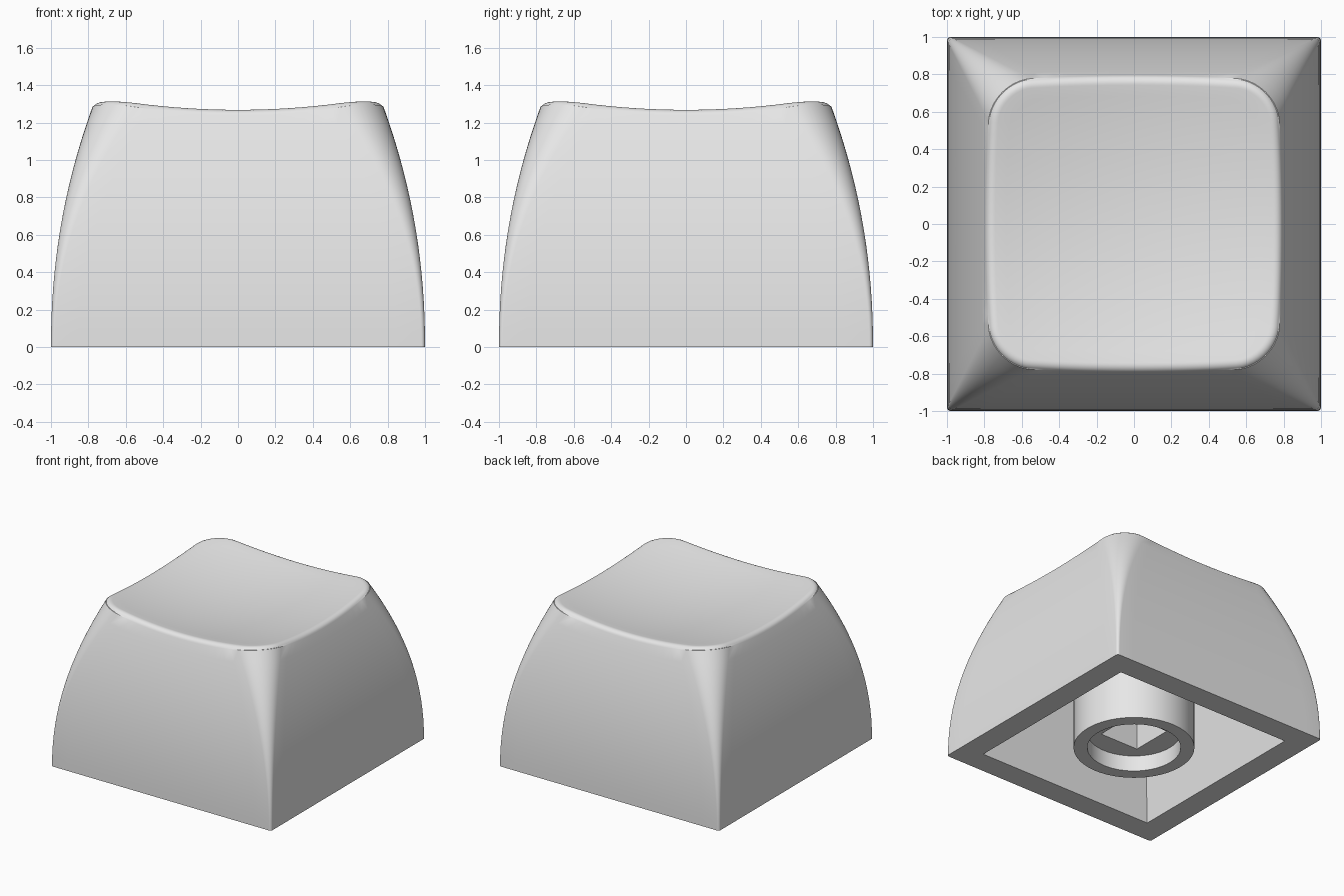
import bpy, bmesh, math

cube = bpy.data.objects.get("Cube")
if cube:
    bpy.data.objects.remove(cube)

grey = bpy.data.materials.new("light_grey")
grey.use_nodes = True
grey.diffuse_color = (0.8, 0.8, 0.8, 1)
grey.node_tree.nodes["Principled BSDF"].inputs["Base Color"].default_value = (0.8, 0.8, 0.8, 1)

ARC, EDGE = 10, 14                  # points per corner and per straight edge
COUNT = 4 * (ARC + 1 + EDGE)
FILLET = 0.055


def corner(q, a, w, r):
    """Point on the rounded corner q of a square of half width w."""
    turn = math.radians(90 * q)
    x, y = w - r + r * math.cos(a), w - r + r * math.sin(a)
    return (x * math.cos(turn) - y * math.sin(turn),
            x * math.sin(turn) + y * math.cos(turn))


def outline(i, w, r):
    """Point i of a rounded square outline."""
    q, j = divmod(i, ARC + 1 + EDGE)
    if j <= ARC:
        return corner(q, math.pi / 2 * j / ARC, w, r)
    t = (j - ARC) / (EDGE + 1)
    a, b = corner(q, math.pi / 2, w, r), corner(q + 1, 0, w, r)
    return a[0] + (b[0] - a[0]) * t, a[1] + (b[1] - a[1]) * t


def wall(z):
    """Half width and corner radius of the curved side wall at height z."""
    shrink = 0.21 * (z / 1.25) ** 2.1
    return 1 - shrink, 0.02 + 0.95 * shrink


def dish(x, y):
    return 1.195 + 0.13 * (x * x + y * y)


def loft(name, rings):
    """Skin closed rings in order and cap both ends."""
    bm = bmesh.new()
    loops = [[bm.verts.new(p) for p in ring] for ring in rings]
    for a, b in zip(loops, loops[1:]):
        for i in range(len(a)):
            k = (i + 1) % len(a)
            bm.faces.new((a[i], a[k], b[k], b[i]))
    bm.faces.new(loops[0])
    bm.faces.new(loops[-1])
    bmesh.ops.remove_doubles(bm, verts=bm.verts[:], dist=1e-4)
    bmesh.ops.recalc_face_normals(bm, faces=bm.faces[:])
    mesh = bpy.data.meshes.new(name)
    bm.to_mesh(mesh)
    bm.free()
    mesh.materials.append(grey)
    obj = bpy.data.objects.new(name, mesh)
    bpy.context.collection.objects.link(obj)
    bpy.ops.object.select_all(action="DESELECT")
    obj.select_set(True)
    bpy.context.view_layer.objects.active = obj
    bpy.ops.object.shade_smooth_by_angle(angle=math.radians(35))
    return obj


def square(w, z):
    return [(*outline(i, w, 0), z) for i in range(COUNT)]


# Cap shell: cavity from the ceiling down, rim, outer wall, fillet, dished top
rings = [square(0.66 * s, 1.08) for s in (0.05, 1)] + [square(0.806, 0)]
tops = [dish(*outline(i, 0.785, 0.2)) - FILLET * 0.66 for i in range(COUNT)]
STEPS = 16
for s in range(STEPS + 1):
    ring = []
    for i in range(COUNT):
        z = tops[i] * s / STEPS
        ring.append((*outline(i, *wall(z)), z))
    rings.append(ring)
for s in range(1, 8):
    a = math.radians(20 + 70 * s / 7)
    inset = FILLET * (math.cos(math.radians(20)) - math.cos(a))
    ring = []
    for i in range(COUNT):
        w, r = wall(tops[i])
        x, y = outline(i, w - inset, r - inset)
        ring.append((x, y, dish(x, y) - FILLET * (1 - math.sin(a))))
    rings.append(ring)
edge = rings[-1]
for s in range(1, 13):
    f = 1 - s / 12.5
    rings.append([(x * f, y * f, dish(x * f, y * f)) for x, y, z in edge])
loft("cap_shell", rings)

# Stem: round tube with a shallow round recess and a square socket
SIDES = 64
angles = [math.tau * i / SIDES for i in range(SIDES)]


def circle(r, z):
    return [(r * math.cos(a), r * math.sin(a), z) for a in angles]


def socket(h, z):
    return [(x * h / max(abs(x), abs(y)), y * h / max(abs(x), abs(y)), z)
            for x, y, _ in circle(1, z)]


loft("stem", [circle(0.455, 1.1), circle(0.455, 0), circle(0.352, 0),
              circle(0.352, 0.13), socket(0.175, 0.13), socket(0.175, 0.9)])
